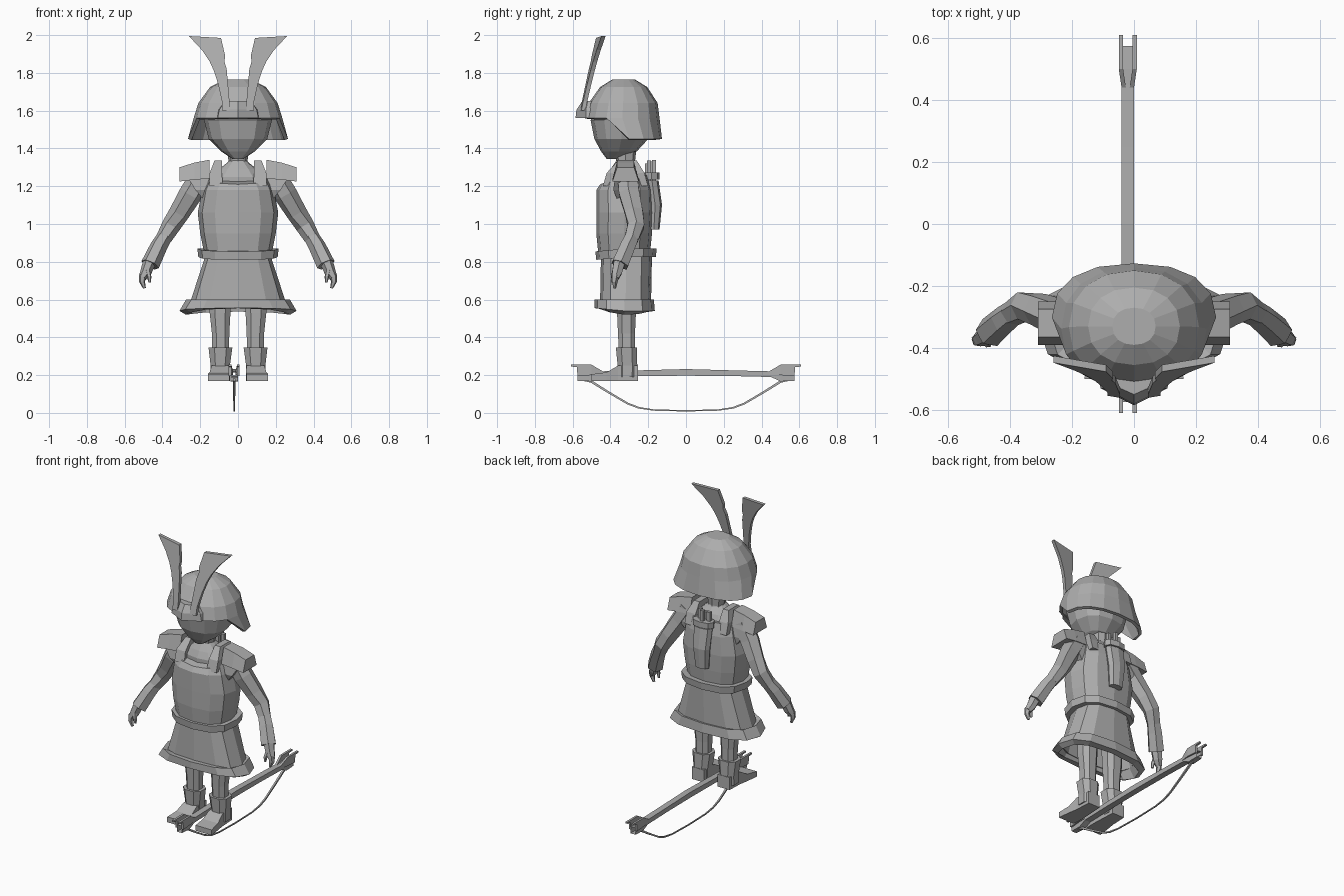
import bpy, bmesh, math
from mathutils import Vector

if "Cube" in bpy.data.objects:
    bpy.data.objects.remove(bpy.data.objects["Cube"])

grey = bpy.data.materials.new("plain grey")
grey.diffuse_color = (0.42, 0.42, 0.42, 1)
grey.use_nodes = True
grey.node_tree.nodes["Principled BSDF"].inputs["Base Color"].default_value = grey.diffuse_color


def finish(name, bm, mirror="", thick=0, recalc=True):
    if recalc:
        bmesh.ops.recalc_face_normals(bm, faces=bm.faces)
    me = bpy.data.meshes.new(name)
    bm.to_mesh(me)
    bm.free()
    ob = bpy.data.objects.new(name, me)
    bpy.context.collection.objects.link(ob)
    me.materials.append(grey)
    if thick:
        m = ob.modifiers.new("shell", 'SOLIDIFY')
        m.thickness, m.offset = thick, -1
    if mirror:
        m = ob.modifiers.new("mirror", 'MIRROR')
        m.use_axis = ["x" in mirror, "y" in mirror, False]
        m.use_mirror_merge = False
    return ob


def skin(name, rings, mirror="", caps=True, thick=0):
    """Join closed rings of equal point count."""
    bm = bmesh.new()
    rows = [[bm.verts.new(p) for p in r] for r in rings]
    n = len(rows[0])
    for a, b in zip(rows, rows[1:]):
        for j in range(n):
            k = (j + 1) % n
            bm.faces.new((a[j], a[k], b[k], b[j]))
    if caps:
        bm.faces.new(rows[0][::-1])
        bm.faces.new(rows[-1])
    return finish(name, bm, mirror, thick, caps)


def oval(z, rx, yf, yb, n=12, p=0.85, droop=0):
    """Rounded horizontal ring from front yf to back yb; droop lowers its front."""
    pts = []
    for i in range(n):
        a = 2 * math.pi * i / n
        c, s = math.cos(a), math.sin(a)
        c, s = [math.copysign(abs(v) ** p, v) if abs(v) > 1e-6 else 0 for v in (c, s)]
        pts.append((rx * c, (yf + yb) / 2 + (yb - yf) / 2 * s, z - droop * max(0, -s)))
    return pts


def rect_xy(z, x0, x1, y0, y1):
    return [(x0, y0, z), (x1, y0, z), (x1, y1, z), (x0, y1, z)]


def rect_xz(y, x0, x1, z0, z1):
    return [(x0, y, z0), (x1, y, z0), (x1, y, z1), (x0, y, z1)]


def tube(name, path, n=6, mirror=""):
    """Tube along points (x, y, z, radius)."""
    pts = [Vector(p[:3]) for p in path]
    rings = []
    for i, p in enumerate(pts):
        d = (pts[min(i + 1, len(pts) - 1)] - pts[max(i - 1, 0)]).normalized()
        u = d.cross(Vector((1, 0, 0))).normalized()
        v = d.cross(u)
        r = path[i][3]
        rings.append([p + r * (u * math.cos(2 * math.pi * (j + .5) / n)
                               + v * math.sin(2 * math.pi * (j + .5) / n)) for j in range(n)])
    return skin(name, rings, mirror)


# Head and neck
skin("head", [oval(*r) for r in [
    (1.345, .03, -.42, -.36), (1.385, .09, -.45, -.26), (1.45, .155, -.485, -.2),
    (1.55, .18, -.505, -.18), (1.65, .15, -.46, -.2)]])
skin("neck", [oval(z, r, -.32 - r, -.32 + r, 8) for z, r in [(1.26, .06), (1.33, .05), (1.42, .06)]])

# Helmet bowl, with a flared guard on the sides and back
N = 16
levels = [(1.56, .235, -.535, -.14), (1.64, .21, -.515, -.15), (1.725, .148, -.455, -.205),
          (1.765, .07, -.39, -.27)]
bm = bmesh.new()
rows = [[bm.verts.new(p) for p in oval(*l, N, .9)] for l in levels]
for a, b in zip(rows, rows[1:]):
    for j in range(N):
        bm.faces.new((a[j], a[(j + 1) % N], b[(j + 1) % N], b[j]))
bm.faces.new(rows[-1])
half = N // 2
low = [bm.verts.new(p) for p in oval(1.45, .265, -.475, -.127, N, .85)[:half + 1]]
for j in range(half):
    bm.faces.new((low[j], low[j + 1], rows[0][j + 1], rows[0][j]))
bm.faces.new((rows[0][-1], low[0], rows[0][0]))
bm.faces.new((low[half], rows[0][half + 1], rows[0][half]))
finish("helmet", bm, thick=.02, recalc=False)

# Pointed brow plate
def brow(z, w, tip, side):
    return [(-w, -.45, z), (-w * .9, side, z), (0, tip, z), (w * .9, side, z), (w, -.45, z)]
skin("helmet_brow", [brow(1.56, .12, -.585, -.53), brow(1.605, .11, -.58, -.53),
                     brow(1.65, .075, -.55, -.52)])

# Crest horns: outer and inner outline points, leaning back
outer = [(.085, 1.60), (.085, 1.65), (.105, 1.74), (.127, 1.81), (.15, 1.86), (.19, 1.92), (.26, 1.995)]
inner = [(.045, 1.60), (.045, 1.65), (.053, 1.74), (.06, 1.82), (.072, 1.86), (.068, 1.89), (.09, 1.985)]
rings = []
for (xo, zo), (xi, zi) in zip(outer, inner):
    lean = lambda x, z: -.55 + .2 * (z - 1.65) + .16 * (x - .05)
    rings.append([(xo, lean(xo, zo), zo), (xi, lean(xi, zi), zi),
                  (xi, lean(xi, zi) + .022, zi), (xo, lean(xo, zo) + .022, zo)])
skin("crest_horn", rings, "x")

# Torso
skin("chest", [oval(*r) for r in [
    (1.1, .15, -.42, -.22), (1.25, .14, -.42, -.22), (1.29, .1, -.40, -.24), (1.335, .045, -.37, -.28)]])
skin("cuirass", [oval(*r, 12, .8, d) for r, d in [
    ((.85, .18, -.465, -.19), 0), ((.95, .2, -.475, -.18), 0), ((1.06, .213, -.475, -.175), 0),
    ((1.18, .19, -.475, -.18), 0), ((1.26, .165, -.455, -.2), .05)]])
skin("shoulder_strap", [rect_xy(1.2, .08, .15, -.44, -.2), rect_xy(1.27, .085, .15, -.42, -.22),
                        rect_xy(1.335, .085, .125, -.36, -.26)], "x")

# Belt, skirt and hem
skin("belt", [oval(z, x, f, b, 12, .8, .015) for z, x, f, b in [
    (.825, .21, -.475, -.16), (.87, .215, -.48, -.155)]])
skin("skirt", [oval(.58, .255, -.455, -.185, 12, .75), oval(.84, .17, -.45, -.18, 12, .75)],
     caps=False, thick=.015)
skin("skirt_hem", [oval(.54, .31, -.485, -.165, 12, .75, -.015),
                   oval(.60, .275, -.485, -.17, 12, .75, 0)], caps=False, thick=.04)

# Shoulder pads and sleeve cuffs
def pad(x, z0, z1, k):
    return [(x, -.32 - .07 * k, z0), (x, -.32 + .07 * k, z0), (x, -.32 + .045 * k, z1), (x, -.32 - .045 * k, z1)]
skin("shoulder_pad", [pad(.15, 1.24, 1.34, .95), pad(.23, 1.235, 1.325, 1), pad(.31, 1.225, 1.30, 1)], "x")
skin("shoulder_cuff", [rect_xy(1.12, .15, .175, -.36, -.26), rect_xy(1.18, .14, .225, -.385, -.25),
                       rect_xy(1.25, .13, .27, -.375, -.26)], "x")

# Arms, forearm guards and hands
tube("upper_arm", [(.19, -.31, 1.26, .06), (.25, -.30, 1.16, .062), (.31, -.275, 1.06, .055),
                   (.355, -.265, .99, .05), (.395, -.29, .92, .042)], 6, "x")
tube("forearm_guard", [(.375, -.275, .955, .04), (.42, -.31, .88, .046), (.465, -.35, .785, .05)], 6, "x")
tube("palm", [(.468, -.352, .80, .035), (.488, -.365, .745, .03), (.505, -.375, .715, .022)], 6, "x")
tube("fingers", [(.503, -.373, .73, .022), (.508, -.378, .695, .016), (.495, -.378, .66, .008)], 5, "x")
tube("thumb", [(.478, -.378, .755, .014), (.47, -.388, .72, .012), (.467, -.388, .69, .007)], 5, "x")

# Legs, shin guards and feet
def block(z, cx, hx, cy, hy):
    return [(x, y, z) for x, y in [
        (cx - hx, cy - hy * .5), (cx - hx * .5, cy - hy), (cx + hx * .5, cy - hy), (cx + hx, cy - hy * .5),
        (cx + hx, cy + hy * .5), (cx + hx * .5, cy + hy), (cx - hx * .5, cy + hy), (cx - hx, cy + hy * .5)]]
skin("leg", [block(.2, .092, .042, -.31, .04), block(.42, .092, .046, -.315, .045),
             block(.53, .095, .055, -.315, .05), block(.8, .09, .06, -.315, .06)], "x")
skin("shin_guard", [block(.19, .095, .05, -.31, .05), block(.25, .094, .051, -.31, .052),
                    block(.345, .093, .063, -.315, .056)], "x")
skin("foot", [rect_xz(-.255, .05, .135, .17, .25), rect_xz(-.36, .045, .14, .17, .25),
              rect_xz(-.42, .042, .15, .17, .215), rect_xz(-.50, .045, .16, .17, .205)], "x")

# Quiver with rim and arrows
skin("quiver", [oval(z, rx, f, b, 8, .8) for z, rx, f, b in [
    (.97, .045, -.2, -.14), (1.1, .057, -.2, -.127), (1.23, .065, -.215, -.145)]])
skin("quiver_rim", [oval(z, .072, -.225, -.14, 8, .8) for z in (1.235, 1.272)])
for i, (x, y, h) in enumerate([(-.035, -.19, 1.33), (0, -.17, 1.34), (.032, -.195, 1.335), (0, -.205, 1.32)]):
    skin(f"arrow_{i + 1}", [rect_xy(z, x - .011, x + .011, y - .011, y + .011) for z in (1.15, h)])

# Bow stave, forked tips and slack string
BX = -.02
skin("bow_stave", [rect_xz(y, BX - w, BX + w, a, b) for y, a, b, w in [
    (0, .197, .232, .02), (.25, .195, .225, .02), (.45, .19, .22, .02), (.5, .167, .22, .02),
    (.575, .17, .215, .018)]], "y", caps=False)
for side, name in ((-1, "left"), (1, "right")):
    skin("bow_fork_" + name, [rect_xz(y, BX + side * o - .007, BX + side * o + .007, a, b) for y, o, a, b in [
        (.44, .013, .20, .22), (.5, .022, .2, .255), (.575, .022, .195, .255), (.577, .022, .243, .255),
        (.61, .022, .245, .255)]], "y")
string = [(.54, .175, .009), (.5, .165, .009), (.42, .115, .008), (.31, .05, .007),
          (.25, .027, .006), (.17, .015, .005), (0, .011, .005)]
tube("bow_string", [(BX, y, z, r) for y, z, r in string]
     + [(BX, -y, z, r) for y, z, r in string[-2::-1]], 4)
